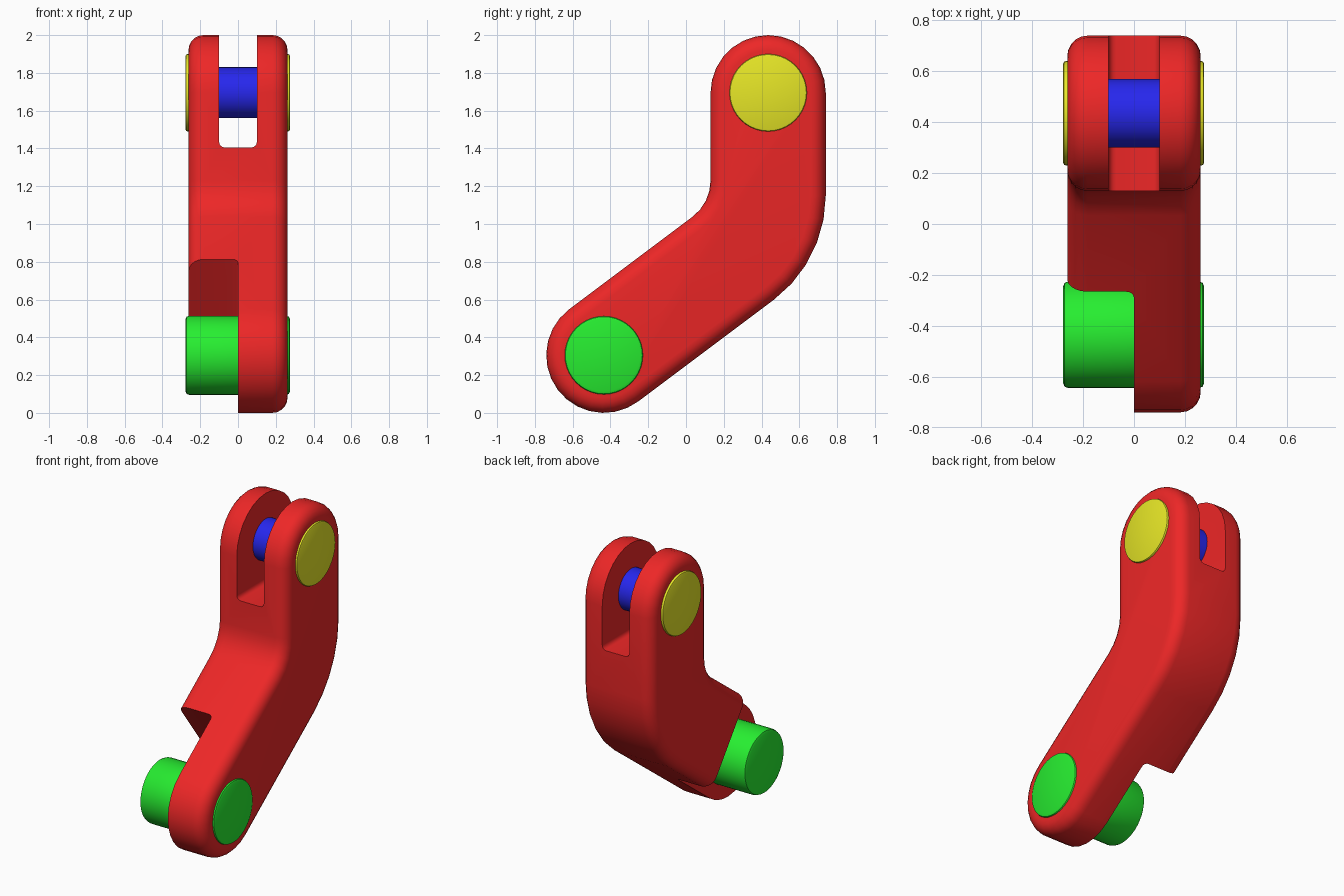
import bpy, bmesh
from math import sin, cos, radians, atan2, pi
from mathutils import Matrix, Vector

if "Cube" in bpy.data.objects:
    bpy.data.objects.remove(bpy.data.objects["Cube"])

R, HALF_W, FILLET = 0.305, 0.262, 0.08
LOW = (-0.435, 0.305)      # lower pin axis (y, z)
HIGH = (0.435, 1.695)      # upper pin axis (y, z)
TILT = atan2(0.6, 0.8)     # slope of the lower arm


def material(name, color):
    m = bpy.data.materials.new(name)
    m.diffuse_color = (*color, 1)
    m.use_nodes = True
    m.node_tree.nodes["Principled BSDF"].inputs["Base Color"].default_value = m.diffuse_color
    return m


def finish(name, bm, mat=None):
    bmesh.ops.recalc_face_normals(bm, faces=bm.faces)
    me = bpy.data.meshes.new(name)
    bm.to_mesh(me)
    bm.free()
    ob = bpy.data.objects.new(name, me)
    bpy.context.collection.objects.link(ob)
    if mat:
        me.materials.append(mat)
    return ob


def smooth(ob):
    bpy.ops.object.select_all(action='DESELECT')
    ob.select_set(True)
    bpy.context.view_layer.objects.active = ob
    bpy.ops.object.shade_smooth_by_angle(angle=radians(35))


def arc(c, r, a, b, n):
    return [(c[0] + r * cos(radians(a + (b - a) * i / n)),
             c[1] + r * sin(radians(a + (b - a) * i / n))) for i in range(n + 1)]


def profile(d):
    """Bent lever outline, inset by d."""
    return (arc(LOW, R - d, 126.87, 306.87, 14)
            + arc((0.05, 1.15), 0.69 - d, -53.13, 0, 5)
            + arc(HIGH, R - d, 0, 180, 14)
            + arc((-0.11, 1.23), 0.24 + d, 0, -53.13, 4))


def lever(mat):
    # stacked outlines give the rounded outer rims
    steps = [i * pi / 2 / 5 for i in range(6)]
    half = [(HALF_W - FILLET + FILLET * sin(t), FILLET * (1 - cos(t))) for t in steps]
    levels = [(-x, d) for x, d in reversed(half)] + half
    bm = bmesh.new()
    rings = [[bm.verts.new((x, y, z)) for y, z in profile(d)] for x, d in levels]
    n = len(rings[0])
    for a, b in zip(rings, rings[1:]):
        for i in range(n):
            j = (i + 1) % n
            bm.faces.new((a[i], a[j], b[j], b[i]))
    bm.faces.new(rings[0])
    bm.faces.new(rings[-1])
    return finish("bent_lever", bm, mat)


def cut(ob, lo, hi, matrix=Matrix()):
    """Subtract a round-edged box from ob."""
    lo, hi = Vector(lo), Vector(hi)
    bm = bmesh.new()
    bmesh.ops.create_cube(bm, size=1)
    for v in bm.verts:
        v.co = (lo + hi) / 2 + Vector(a * b for a, b in zip(v.co, hi - lo))
    bmesh.ops.bevel(bm, geom=bm.edges[:], offset=0.03, segments=4,
                    profile=0.5, affect='EDGES')
    bm.transform(matrix)
    box = finish("cutter", bm)
    box.hide_render = True
    mod = ob.modifiers.new("cut", 'BOOLEAN')
    mod.operation, mod.solver, mod.object = 'DIFFERENCE', 'EXACT', box
    bpy.context.view_layer.objects.active = ob
    bpy.ops.object.modifier_apply(modifier=mod.name)
    bpy.data.objects.remove(box)


def pin(name, axis, r, x0, x1, mat, bevel=0.0):
    bm = bmesh.new()
    bmesh.ops.create_cone(bm, cap_ends=True, segments=40, radius1=r, radius2=r,
                          depth=x1 - x0)
    if bevel:
        rims = [e for e in bm.edges if any(len(f.verts) > 4 for f in e.link_faces)]
        bmesh.ops.bevel(bm, geom=rims, offset=bevel, segments=2, profile=0.5,
                        affect='EDGES')
    bm.transform(Matrix.Translation(((x0 + x1) / 2, *axis)) @ Matrix.Rotation(pi / 2, 4, 'Y'))
    smooth(finish(name, bm, mat))


red = material("red", (0.85, 0.02, 0.02))
green = material("green", (0.02, 0.85, 0.03))
blue = material("blue", (0.02, 0.02, 0.85))
yellow = material("yellow", (0.8, 0.8, 0.02))

# Lever body with fork slot at the top and half-width lower arm
body = lever(red)
cut(body, (-0.1, -0.5, 1.405), (0.1, 1.2, 2.3))
cut(body, (-0.6, -1.0, -0.7), (0.0, 0.44, 0.7),
    Matrix.Translation((0, *LOW)) @ Matrix.Rotation(TILT, 4, 'X'))
smooth(body)

# Lower pin through the single arm
pin("lower_pin", LOW, 0.209, -0.278, 0.275, green, 0.018)

# Fork axle and its end caps
pin("fork_axle", HIGH, 0.135, -0.11, 0.11, blue)
for side, x0, x1 in (("left", -0.278, -0.2), ("right", 0.2, 0.275)):
    pin(side + "_axle_cap", HIGH, 0.205, x0, x1, yellow, 0.01)
